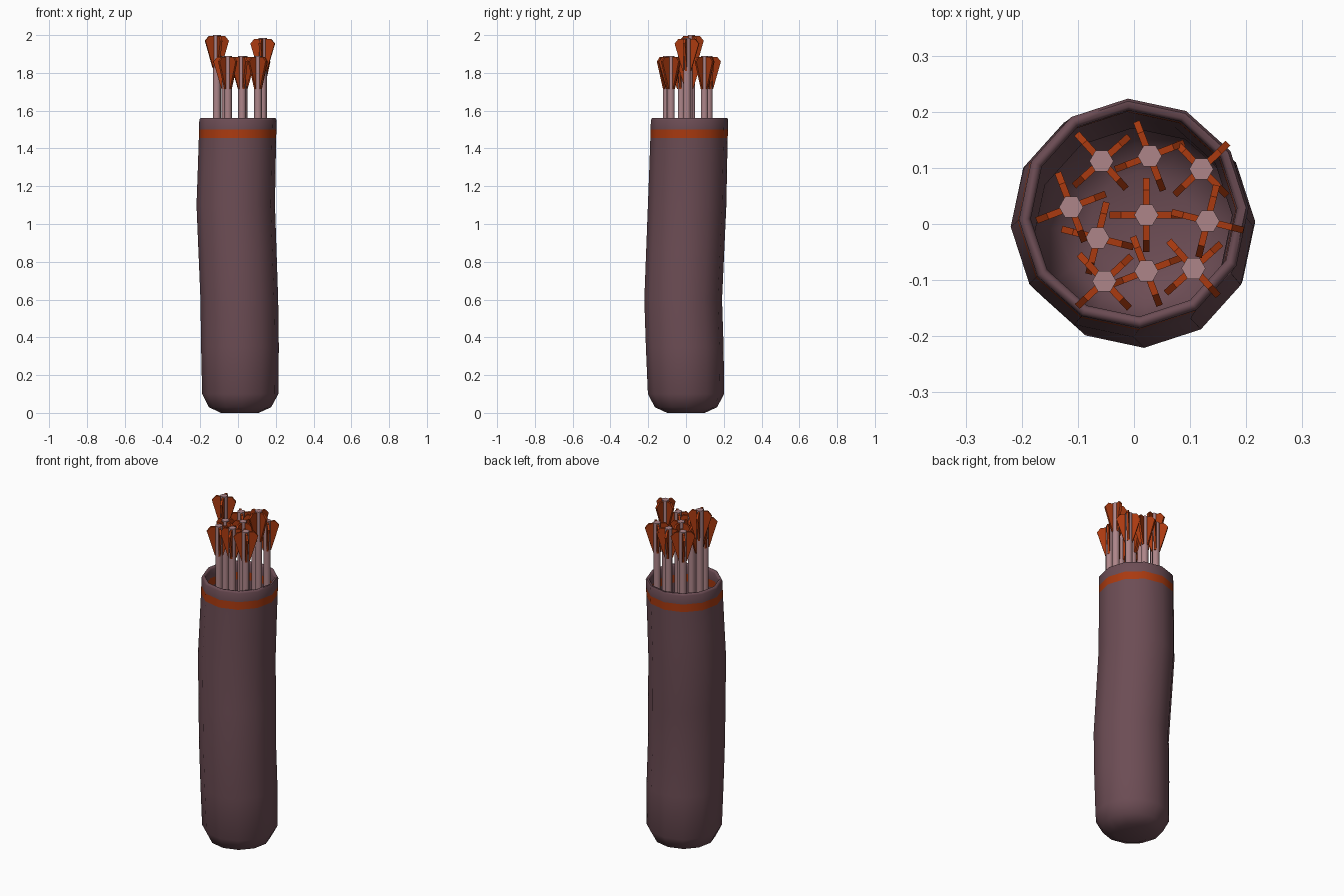
import bpy, bmesh, math
from mathutils import Matrix, Vector

if "Cube" in bpy.data.objects:
    bpy.data.objects.remove(bpy.data.objects["Cube"])


def material(name, col):
    m = bpy.data.materials.new(name)
    m.diffuse_color = (*col, 1)
    m.use_nodes = True
    m.node_tree.nodes["Principled BSDF"].inputs["Base Color"].default_value = m.diffuse_color
    return m


LEATHER = material("dull plum leather", (0.15, 0.073, 0.089))
ORANGE = material("burnt orange", (0.40, 0.042, 0.005))
WOOD = material("pale pink wood", (0.42, 0.235, 0.25))


def finish(bm, name, mats, angle=None):
    bmesh.ops.recalc_face_normals(bm, faces=bm.faces)
    me = bpy.data.meshes.new(name)
    bm.to_mesh(me)
    bm.free()
    for m in mats:
        me.materials.append(m)
    ob = bpy.data.objects.new(name, me)
    bpy.context.collection.objects.link(ob)
    if angle:
        bpy.ops.object.select_all(action='DESELECT')
        ob.select_set(True)
        bpy.context.view_layer.objects.active = ob
        bpy.ops.object.shade_smooth_by_angle(angle=math.radians(angle))
    return ob


# Centre line of the slightly bent tube: z, x, y
SPINE = [(0, 0.01, 0.0), (0.15, 0.013, 0.0), (0.6, 0.007, -0.015),
         (1.1, -0.012, 0.006), (1.56, 0.0, 0.019)]


def centre(z):
    for (z0, x0, y0), (z1, x1, y1) in zip(SPINE, SPINE[1:]):
        if z <= z1:
            t = (z - z0) / (z1 - z0)
            return x0 + (x1 - x0) * t, y0 + (y1 - y0) * t
    return SPINE[-1][1:]


# Quiver: twelve-sided rings, outside going up, then inside going down
PROFILE = [(0.0, 0.10), (0.03, 0.165), (0.10, 0.202), (0.35, 0.206), (0.6, 0.206),
           (0.85, 0.207), (1.1, 0.208), (1.3, 0.206), (1.455, 0.205), (1.50, 0.205),
           (1.55, 0.205), (1.56, 0.200), (1.56, 0.190), (1.55, 0.184), (1.50, 0.184),
           (1.455, 0.184), (1.1, 0.187), (0.6, 0.186), (0.12, 0.18), (0.05, 0.145),
           (0.025, 0.09)]
SIDES = 12
bm = bmesh.new()
rings = []
for z, r in PROFILE:
    cx, cy = centre(z)
    rings.append([bm.verts.new((cx + r * math.cos(a), cy + r * math.sin(a), z))
                  for a in (math.radians(3 + 360 * i / SIDES) for i in range(SIDES))])
for a, b in zip(rings, rings[1:]):
    for i in range(SIDES):
        j = (i + 1) % SIDES
        f = bm.faces.new((a[i], a[j], b[j], b[i]))
        # Painted band below the rim
        f.material_index = int(1.455 < f.calc_center_median().z < 1.50)
bm.faces.new(rings[0])
bm.faces.new(rings[-1])
finish(bm, "quiver_body", [LEATHER, ORANGE], 65)

# Arrows: x, y, fin angle, top height
ARROWS = [(-0.058, 0.112, 42, 1.89), (0.028, 0.121, 21, 1.89), (0.12, 0.098, 44, 1.89),
          (-0.112, 0.03, 21, 2.0), (0.022, 0.016, 0, 1.89), (0.131, 0.005, -14, 1.985),
          (-0.065, -0.025, -14, 1.89), (-0.053, -0.102, 43, 1.89),
          (0.022, -0.084, 21, 1.89), (0.106, -0.079, 42, 1.89)]
FIN = [(0.0, -0.005), (0.045, -0.005), (0.066, -0.03), (0.022, -0.175), (0.0, -0.175)]
BOTTOM = 0.06

for n, (x, y, ang, top) in enumerate(ARROWS, 1):
    # Hexagonal shaft
    bm = bmesh.new()
    bmesh.ops.create_cone(bm, cap_ends=True, segments=6, radius1=0.0215, radius2=0.0215,
                          depth=top - BOTTOM,
                          matrix=Matrix.Translation((x, y, (top + BOTTOM) / 2))
                          @ Matrix.Rotation(math.radians(30), 4, 'Z'))
    finish(bm, f"arrow_shaft_{n}", [WOOD], 65)
    # Four feather fins
    bm = bmesh.new()
    for k in range(4):
        m = Matrix.Translation((x, y, top)) @ Matrix.Rotation(math.radians(ang + 90 * k), 4, 'Z')
        front = [bm.verts.new(m @ Vector((r, -0.006, z))) for r, z in FIN]
        back = [bm.verts.new(m @ Vector((r, 0.006, z))) for r, z in FIN]
        bm.faces.new(front)
        bm.faces.new(back[::-1])
        for i in range(len(FIN)):
            j = (i + 1) % len(FIN)
            bm.faces.new((front[i], back[i], back[j], front[j]))
    finish(bm, f"arrow_fins_{n}", [ORANGE])
